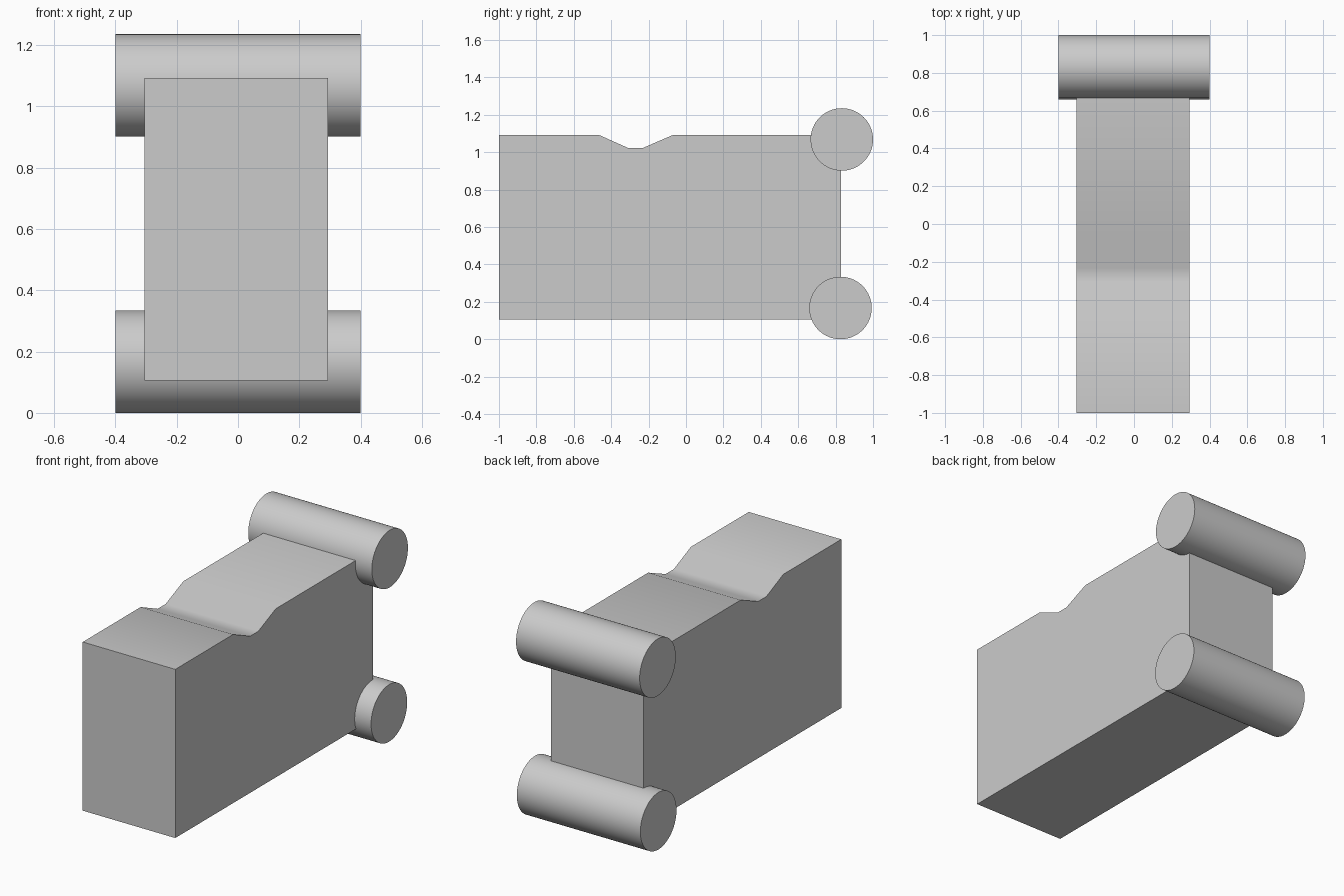
import bpy
import bmesh
import math

if "Cube" in bpy.data.objects:
    bpy.data.objects.remove(bpy.data.objects["Cube"])


def smooth(obj):
    bpy.ops.object.select_all(action='DESELECT')
    obj.select_set(True)
    bpy.context.view_layer.objects.active = obj
    bpy.ops.object.shade_smooth_by_angle(angle=math.radians(30))


def extruded_profile(name, profile, x0, x1):
    """Extrude a (y, z) side profile along x."""
    bm = bmesh.new()
    face = bm.faces.new([bm.verts.new((x0, y, z)) for y, z in profile])
    ext = bmesh.ops.extrude_face_region(bm, geom=[face])
    moved = [v for v in ext["geom"] if isinstance(v, bmesh.types.BMVert)]
    bmesh.ops.translate(bm, verts=moved, vec=(x1 - x0, 0, 0))
    bmesh.ops.recalc_face_normals(bm, faces=bm.faces)
    mesh = bpy.data.meshes.new(name)
    bm.to_mesh(mesh)
    bm.free()
    obj = bpy.data.objects.new(name, mesh)
    bpy.context.collection.objects.link(obj)
    smooth(obj)
    return obj


def roller(name, y, z):
    """Cylinder lying along x."""
    bpy.ops.mesh.primitive_cylinder_add(
        vertices=64, radius=0.167, depth=0.8,
        location=(0, y, z), rotation=(0, math.pi / 2, 0))
    obj = bpy.context.object
    obj.name = name
    smooth(obj)
    return obj


# Main block with the shallow dip in its top
extruded_profile("body", [
    (-1.0, 0.105), (0.828, 0.105), (0.828, 1.092), (-0.07, 1.092),
    (-0.232, 1.022), (-0.308, 1.022), (-0.465, 1.092), (-1.0, 1.092),
], -0.305, 0.294)

# Rollers along the rear edges
for name, y, z in (("lower_roller", 0.826, 0.167), ("upper_roller", 0.833, 1.068)):
    roller(name, y, z)
